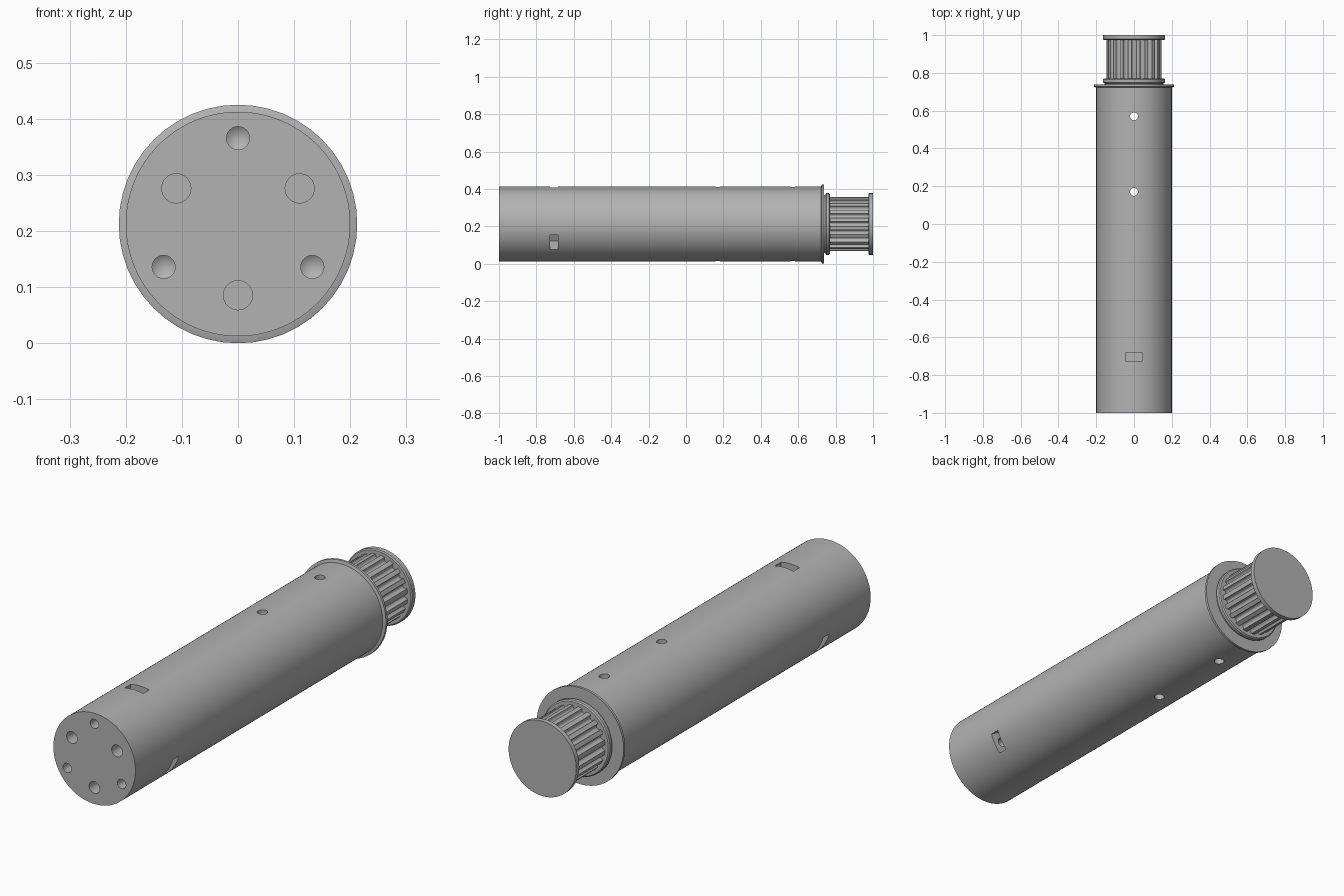
import bpy, bmesh
from math import sin, cos, pi, radians
from mathutils import Matrix, Vector

AXIS_Z = 0.2125
cube = bpy.data.objects.get("Cube")
if cube:
    bpy.data.objects.remove(cube, do_unlink=True)

grey = bpy.data.materials.new("plain grey")
grey.use_nodes = True
colour = (0.45, 0.45, 0.45, 1)
grey.diffuse_color = colour
grey.node_tree.nodes["Principled BSDF"].inputs["Base Color"].default_value = colour


def finish(name, bm):
    bmesh.ops.recalc_face_normals(bm, faces=bm.faces[:])
    mesh = bpy.data.meshes.new(name)
    bm.to_mesh(mesh)
    bm.free()
    mesh.materials.append(grey)
    obj = bpy.data.objects.new(name, mesh)
    bpy.context.collection.objects.link(obj)
    return obj


def smooth(obj):
    bpy.ops.object.select_all(action='DESELECT')
    obj.select_set(True)
    bpy.context.view_layer.objects.active = obj
    bpy.ops.object.shade_smooth_by_angle(angle=radians(25))


def lathe(name, profile, sides, centre=(0, 0, AXIS_Z)):
    """Turn (radius, y) points about a lengthwise axis; zero radius makes a tip."""
    bm = bmesh.new()
    rings = []
    for r, y in profile:
        angles = [2 * pi * i / sides for i in range(sides)] if r else [0]
        rings.append([bm.verts.new((centre[0] + r * sin(a), y, centre[2] + r * cos(a)))
                      for a in angles])
    for a, b in zip(rings, rings[1:]):
        for i in range(sides):
            j = (i + 1) % sides
            bm.faces.new([a[i], a[j], b[j], b[i]] if len(b) > 1 else [a[i], a[j], b[0]])
    for ring in (rings[0], rings[-1]):
        if len(ring) > 1:
            bm.faces.new(ring)
    return finish(name, bm)


def around(radius, degrees):
    """Centre of a feature at an angle clockwise from the top."""
    a = radians(degrees)
    return (radius * sin(a), 0, AXIS_Z + radius * cos(a))


# Main barrel
body = lathe("barrel", [(0.2, -1), (0.2, 0.73)], 96)
cutters = []

# Screw holes with conical ends, and the nut slots that cross them
for angle in (0, 120, 240):
    cutters.append(lathe("screw_hole", [(0.0205, -1.05), (0.0205, -0.62), (0, -0.605)],
                         32, around(0.153, angle)))
    bm = bmesh.new()
    place = (Matrix.Translation((0, -0.705, AXIS_Z)) @ Matrix.Rotation(radians(angle), 4, 'Y')
             @ Matrix.Translation((0, 0, 0.175)) @ Matrix.Diagonal((0.09, 0.042, 0.14, 1)))
    bmesh.ops.create_cube(bm, size=1, matrix=place)
    cutters.append(finish("nut_slot", bm))

# Flat-bottomed holes between the screw holes
for angle in (60, 180, 300):
    cutters.append(lathe("dowel_hole", [(0.026, -1.05), (0.026, -0.85)],
                         32, around(0.127, angle)))

# Vertical cross holes right through the barrel
for y in (0.17, 0.57):
    bm = bmesh.new()
    bmesh.ops.create_cone(bm, cap_ends=True, segments=32, radius1=0.021, radius2=0.021,
                          depth=0.6, matrix=Matrix.Translation((0, y, AXIS_Z)))
    cutters.append(finish("cross_hole", bm))

bpy.context.view_layer.objects.active = body
for cutter in cutters:
    cutter.hide_render = True
    mod = body.modifiers.new("cut", 'BOOLEAN')
    mod.operation = 'DIFFERENCE'
    mod.solver = 'EXACT'
    mod.object = cutter
    bpy.ops.object.modifier_apply(modifier=mod.name)
for cutter in cutters:
    bpy.data.objects.remove(cutter, do_unlink=True)
smooth(body)

# Collar, pulley shoulder and end plate
smooth(lathe("collar", [(0.199, 0.722), (0.2125, 0.727), (0.2125, 0.738)], 48))
smooth(lathe("pulley_shoulder", [(0.155, 0.735), (0.155, 0.744), (0.165, 0.75),
                                 (0.165, 0.765), (0.16, 0.77)], 64))
smooth(lathe("pulley_end_plate", [(0.16, 0.975), (0.165, 0.979), (0.165, 1)], 64))

# Toothed pulley with rounded grooves
TEETH, OUTER, GROOVE = 20, 0.145, 0.013
bm = bmesh.new()
outline = []
for t in range(TEETH):
    mid = 2 * pi * t / TEETH
    for k in range(9):
        s = pi * k / 8
        across, down = -GROOVE * cos(s), OUTER - 1.3 * GROOVE * sin(s)
        outline.append(bm.verts.new((down * sin(mid) + across * cos(mid), 0.765,
                                     AXIS_Z + down * cos(mid) - across * sin(mid))))
face = bm.faces.new(outline)
top = bmesh.ops.extrude_face_region(bm, geom=[face])
bmesh.ops.translate(bm, vec=Vector((0, 0.215, 0)),
                    verts=[v for v in top["geom"] if isinstance(v, bmesh.types.BMVert)])
smooth(finish("toothed_pulley", bm))
